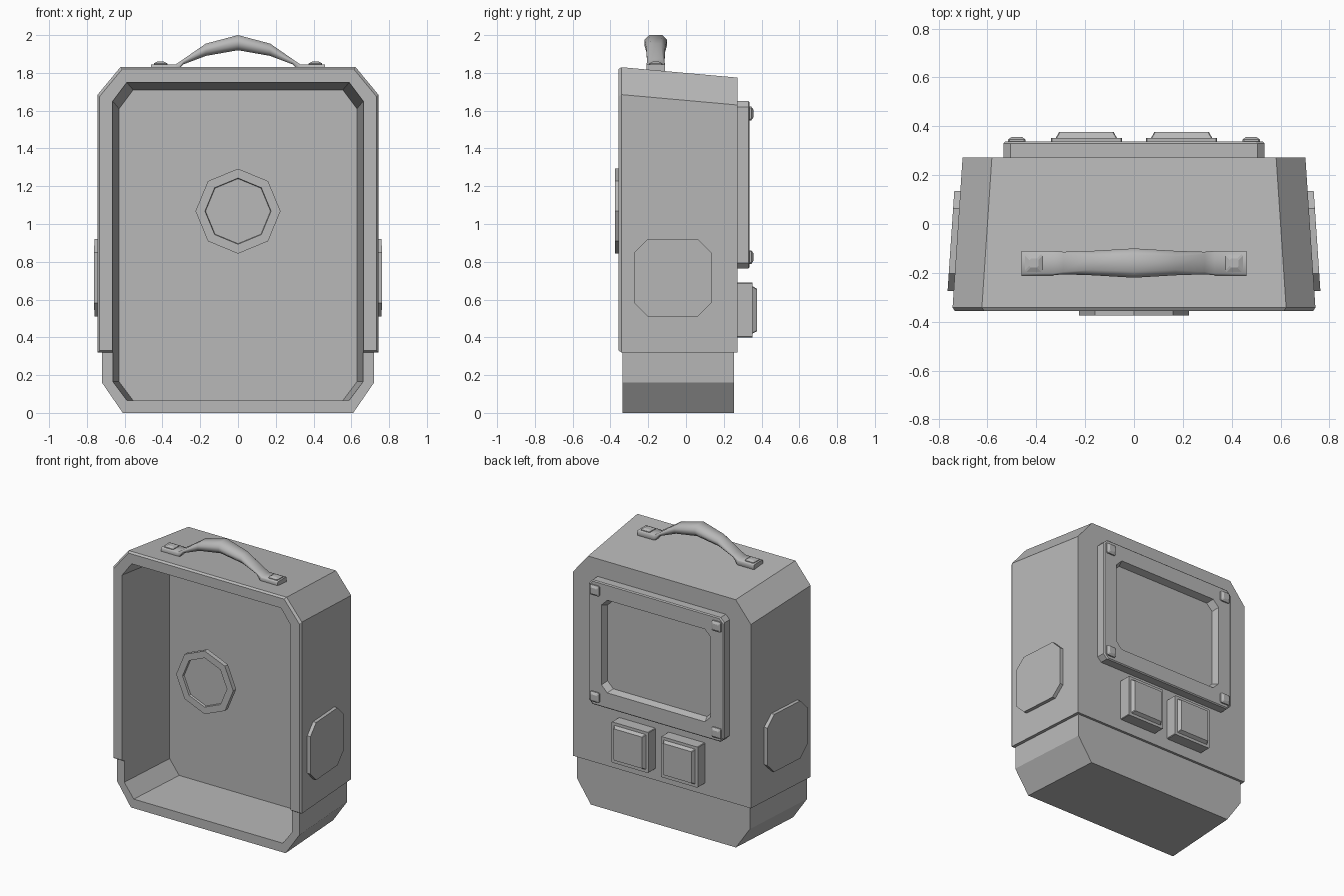
import bpy
import bmesh
import math

cube = bpy.data.objects.get("Cube")
if cube:
    bpy.data.objects.remove(cube, do_unlink=True)

GREY = 0.48
mat = bpy.data.materials.new("plain_grey")
mat.use_nodes = True
mat.diffuse_color = (GREY, GREY, GREY, 1)
mat.node_tree.nodes["Principled BSDF"].inputs["Base Color"].default_value = (GREY, GREY, GREY, 1)


def loft(name, rings, smooth=None):
    """Skin a list of 3D rings and cap both ends."""
    bm = bmesh.new()
    loops = [[bm.verts.new(p) for p in ring] for ring in rings]
    n = len(loops[0])
    for a, b in zip(loops, loops[1:]):
        for i in range(n):
            j = (i + 1) % n
            bm.faces.new((a[i], a[j], b[j], b[i]))
    bm.faces.new(loops[0])
    bm.faces.new(loops[-1])
    bmesh.ops.recalc_face_normals(bm, faces=bm.faces)
    mesh = bpy.data.meshes.new(name)
    bm.to_mesh(mesh)
    bm.free()
    mesh.materials.append(mat)
    obj = bpy.data.objects.new(name, mesh)
    bpy.context.collection.objects.link(obj)
    if smooth:
        select(obj)
        bpy.ops.object.shade_smooth_by_angle(angle=math.radians(smooth))
    return obj


def select(obj):
    bpy.ops.object.select_all(action="DESELECT")
    obj.select_set(True)
    bpy.context.view_layer.objects.active = obj


def octagon(u, v, hu, hv, cu, cv=None):
    """Rectangle with cut corners, centred on (u, v)."""
    cv = cu if cv is None else cv
    quarter = [(hu - cu, -hv), (hu, cv - hv), (hu, hv - cv), (hu - cu, hv)]
    pts = quarter + [(-a, b) for a, b in reversed(quarter)]
    return [(u + a, v + b) for a, b in pts]


def at_y(pts, y):
    return [(u, y, v) for u, v in pts]


def at_z(pts, z):
    return [(u, v, z) for u, v in pts]


def upper_ring(y, w, top, inset=0):
    w, top = w - inset, top - inset
    half = [(w, 0.32 + inset), (w, top - 0.145), (w - 0.12, top)]
    return at_y(half + [(-a, b) for a, b in reversed(half)], y)


def lower_ring(y, w):
    half = [(w - 0.11, 0), (w, 0.16), (w, 0.335)]
    return at_y(half + [(-a, b) for a, b in reversed(half)], y)


def cavity_ring(y, w, top):
    mid, half = (top + 0.065) / 2, (top - 0.065) / 2
    return at_y(octagon(0, mid, w, half, 0.075, 0.1), y)


# Hollow case: upper shell and narrower base share one tapered cavity
upper = loft("upper_shell", [upper_ring(-0.357, 0.743, 1.83, 0.01),
                             upper_ring(-0.342, 0.743, 1.83),
                             upper_ring(0.272, 0.702, 1.775)])
lower = loft("lower_base", [lower_ring(-0.335, 0.72), lower_ring(0.255, 0.682)])
cavity = loft("cavity_cutter", [cavity_ring(-0.42, 0.668, 1.755),
                                cavity_ring(0.13, 0.63, 1.71)])
cavity.hide_render = True
for part in (upper, lower):
    mod = part.modifiers.new("hollow", "BOOLEAN")
    mod.operation = "DIFFERENCE"
    mod.solver = "EXACT"
    mod.object = cavity
    select(part)
    bpy.ops.object.modifier_apply(modifier=mod.name)
bpy.data.objects.remove(cavity, do_unlink=True)


# Front badge: eight-sided rim with a shallow dish
def badge_ring(r, y):
    angles = [math.tau * i / 8 for i in range(8)]
    return [(r * math.cos(a), y, 1.068 + r * math.sin(a)) for a in angles]


loft("front_badge", [badge_ring(0.225, -0.342), badge_ring(0.225, -0.375),
                     badge_ring(0.175, -0.375), badge_ring(0.172, -0.36)])

# Side plates follow the taper of the walls
for side, s in (("left", 1), ("right", -1)):
    outline = octagon(-0.07, 0.715, 0.205, 0.205, 0.072)
    loft(side + "_side_plate",
         [[(s * (0.72 - 0.067 * (y + 0.342) + off), y, z) for y, z in outline]
          for off in (0, 0.048)])

# Back screen frame with a recessed panel
loft("back_screen", [
    at_y(octagon(0, 1.207, 0.535, 0.443, 0.03), 0.26),
    at_y(octagon(0, 1.207, 0.535, 0.443, 0.03), 0.33),
    at_y(octagon(0, 1.207, 0.528, 0.436, 0.03), 0.337),
    at_y(octagon(0, 1.207, 0.43, 0.33, 0.045), 0.337),
    at_y(octagon(0, 1.207, 0.415, 0.315, 0.045), 0.29)])

# Screen corner screws
for x in (-0.48, 0.48):
    for z in (0.825, 1.585):
        loft("screen_screw", [at_y(octagon(x, z, h, h, 0.006), y) for h, y in
                              ((0.036, 0.325), (0.036, 0.346), (0.02, 0.357))])

# Back buttons: square housing and raised bevelled key
for x in (-0.195, 0.195):
    loft("back_button", [at_y(octagon(x, 0.545, h, h, 0.004), y) for h, y in
                         ((0.145, 0.26), (0.145, 0.353), (0.125, 0.353), (0.112, 0.376))])

# Carry handle: flat feet rising into a thick arched grip
half_path = [(0.46, 1.80, 1.845, 0.05, 0.004), (0.33, 1.80, 1.845, 0.05, 0.006),
             (0.29, 1.845, 1.872, 0.046, 0.01), (0.17, 1.89, 1.955, 0.05, 0.022)]
path = half_path + [(0, 1.92, 2.0, 0.06, 0.026)]
path += [(-p[0],) + p[1:] for p in reversed(half_path)]
loft("handle", [[(x, y, z) for y, z in octagon(-0.16, (lo + hi) / 2, w, (hi - lo) / 2, c)]
                for x, lo, hi, w, c in path], smooth=50)
for x in (-0.41, 0.41):
    loft("handle_screw", [at_z(octagon(x, -0.16, h, h, 0.006), z) for h, z in
                          ((0.036, 1.835), (0.036, 1.85), (0.018, 1.859))])
